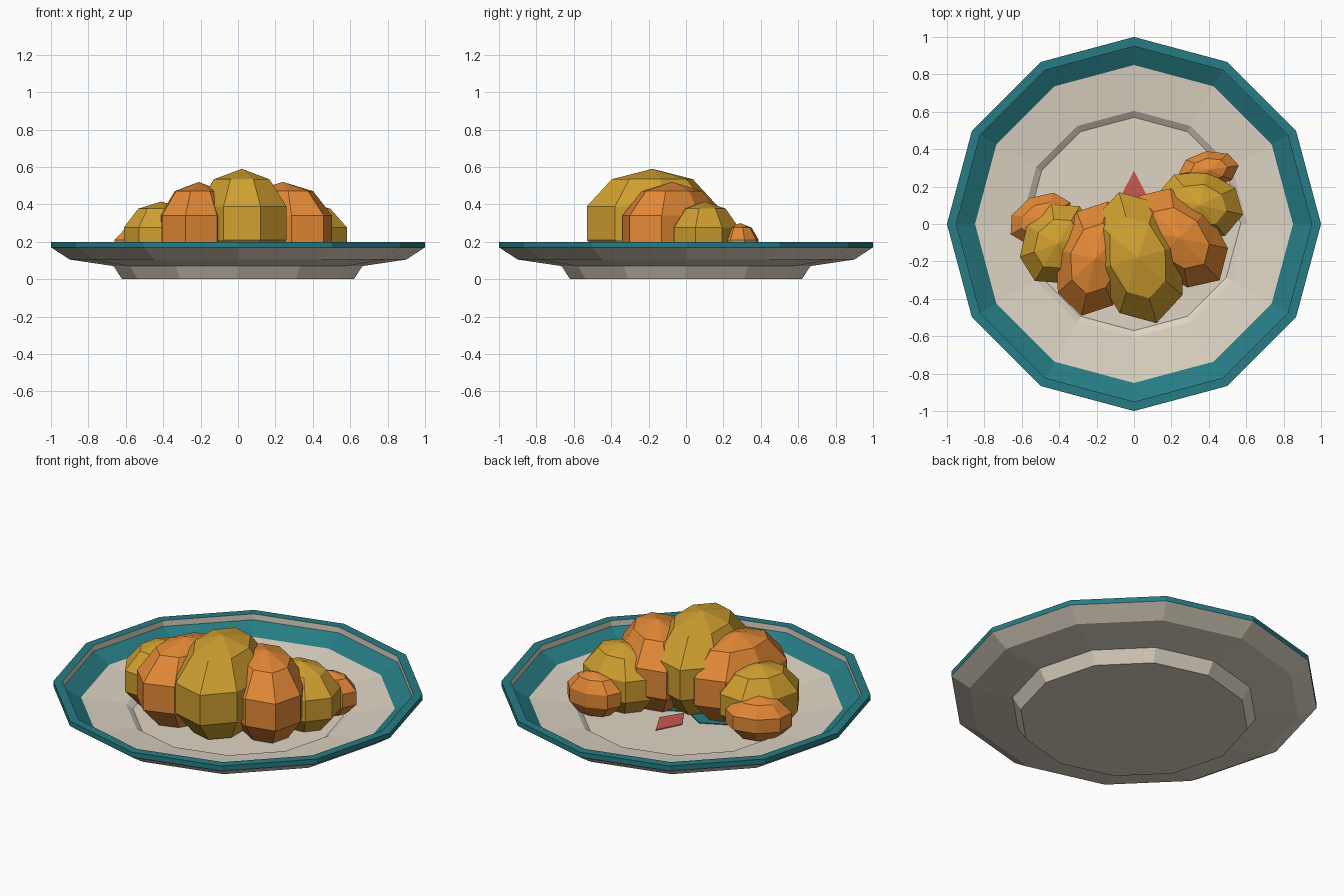
import bpy, bmesh, math
from mathutils import Matrix, Vector

if "Cube" in bpy.data.objects:
    bpy.data.objects.remove(bpy.data.objects["Cube"])


def material(name, rgb):
    m = bpy.data.materials.new(name)
    m.diffuse_color = (*rgb, 1)
    m.use_nodes = True
    m.node_tree.nodes["Principled BSDF"].inputs["Base Color"].default_value = m.diffuse_color
    return m


CREAM = material("cream", (0.73, 0.66, 0.55))
TEAL = material("teal", (0.02, 0.20, 0.23))
ORANGE = material("orange", (0.77, 0.25, 0.037))
GOLD = material("gold", (0.63, 0.35, 0.03))
RED = material("red", (0.58, 0.10, 0.08))


def make_object(name, bm, *mats):
    bmesh.ops.recalc_face_normals(bm, faces=bm.faces)
    me = bpy.data.meshes.new(name)
    bm.to_mesh(me)
    bm.free()
    for m in mats:
        me.materials.append(m)
    ob = bpy.data.objects.new(name, me)
    bpy.context.collection.objects.link(ob)
    return ob


# Plate: 12-sided lathe; third value is the material of the band that starts there
SIDES = 12
profile = [(0.62, 0.0, 0), (0.665, 0.07, 0), (0.90, 0.105, 0), (1.0, 0.17, 1),
           (1.0, 0.20, 1), (0.95, 0.20, 0), (0.95, 0.165, 1), (0.85, 0.11, 0),
           (0.605, 0.08, 0), (0.57, 0.055, 0)]
bm = bmesh.new()
rings = []
for r, z, _ in profile:
    rings.append([bm.verts.new((r * math.cos(2 * math.pi * i / SIDES),
                                r * math.sin(2 * math.pi * i / SIDES), z))
                  for i in range(SIDES)])
for k in range(len(rings) - 1):
    a, b = rings[k], rings[k + 1]
    for i in range(SIDES):
        j = (i + 1) % SIDES
        bm.faces.new((a[i], a[j], b[j], b[i])).material_index = profile[k][2]
bm.faces.new(rings[0])
bm.faces.new(rings[-1])
make_object("plate", bm, CREAM, TEAL)

# Painted petals in the middle of the plate
for i in range(4):
    bm = bmesh.new()
    turn = Matrix.Rotation(i * math.pi / 2, 4, 'Z')
    outline = [(0, 0.02), (0.075, 0.14), (0, 0.285), (-0.075, 0.14)]
    bottom = [bm.verts.new(turn @ Vector((x, y, 0.053))) for x, y in outline]
    top = [bm.verts.new(turn @ Vector((x, y, 0.06))) for x, y in outline]
    bm.faces.new(bottom)
    bm.faces.new(top)
    for k in range(4):
        n = (k + 1) % 4
        bm.faces.new((bottom[k], bottom[n], top[n], top[k]))
    make_object(f"petal_{i + 1}", bm, RED if i % 2 == 0 else TEAL)

# Croissant: x, y, z, long / short / vertical radius, heading from the front (degrees)
lobes = [(-0.50, 0.03, 0.17, 0.19, 0.13, 0.13, -62),
         (-0.41, -0.105, 0.215, 0.245, 0.20, 0.20, -31),
         (-0.21, -0.185, 0.26, 0.33, 0.224, 0.26, -13),
         (0.02, -0.18, 0.30, 0.383, 0.26, 0.29, 16),
         (0.24, -0.075, 0.26, 0.33, 0.224, 0.26, 44),
         (0.35, 0.10, 0.215, 0.25, 0.195, 0.20, 78),
         (0.40, 0.29, 0.17, 0.17, 0.105, 0.13, 98)]
for i, (x, y, z, long, short, high, heading) in enumerate(lobes):
    bm = bmesh.new()
    bmesh.ops.create_uvsphere(bm, u_segments=8, v_segments=5, radius=1)
    bm.transform(Matrix.Translation((x, y, z))
                 @ Matrix.Rotation(math.radians(heading - 90), 4, 'Z')
                 @ Matrix.Diagonal((long, short, high, 1)))
    make_object(f"croissant_lobe_{i + 1}", bm, GOLD if i % 2 else ORANGE)
